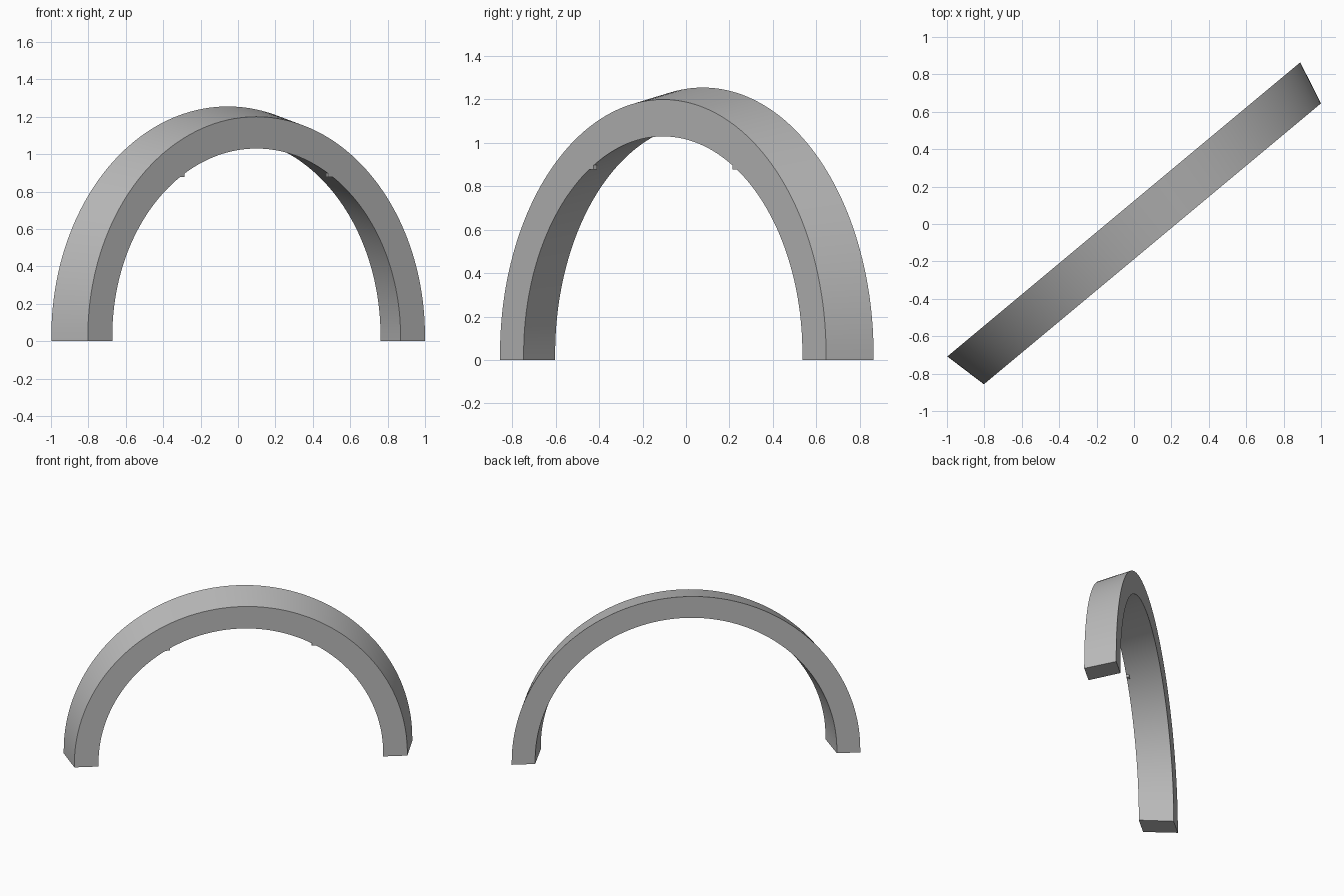
import bpy, bmesh, math
from mathutils import Matrix

if "Cube" in bpy.data.objects:
    bpy.data.objects.remove(bpy.data.objects["Cube"], do_unlink=True)

grey = bpy.data.materials.new("stone grey")
grey.use_nodes = True
colour = (0.5, 0.5, 0.5, 1)
grey.diffuse_color = colour
grey.node_tree.nodes["Principled BSDF"].inputs["Base Color"].default_value = colour

DEPTH = 0.239       # front to back
STILT = 0.027       # short straight foot under the half circle
SEGMENTS = 96
PLACE = Matrix.Translation((0.022, -0.014, 0)) @ Matrix.Rotation(math.atan2(1.5, 1.8), 4, 'Z')

# Section of the flared arch as (radius, depth) corners
SECTION = [(1.173, -DEPTH / 2), (1.228, DEPTH / 2), (1.063, DEPTH / 2), (1.003, -DEPTH / 2)]


def finish(bm, name):
    bmesh.ops.recalc_face_normals(bm, faces=bm.faces)
    mesh = bpy.data.meshes.new(name)
    bm.to_mesh(mesh)
    bm.free()
    mesh.materials.append(grey)
    obj = bpy.data.objects.new(name, mesh)
    bpy.context.collection.objects.link(obj)
    obj.matrix_world = PLACE
    return obj


# Arch: the section swept over a half circle on straight feet
bm = bmesh.new()
stations = [(0, 0)]
stations += [(math.pi * i / SEGMENTS, STILT) for i in range(SEGMENTS + 1)]
stations += [(math.pi, 0)]
rings = [[bm.verts.new((r * math.cos(a), y, r * math.sin(a) + lift)) for r, y in SECTION]
         for a, lift in stations]
for p, q in zip(rings, rings[1:]):
    for i in range(4):
        j = (i + 1) % 4
        bm.faces.new((p[i], p[j], q[j], q[i]))
bm.faces.new(rings[0])
bm.faces.new(rings[-1])
arch = finish(bm, "arch")
bpy.ops.object.select_all(action='DESELECT')
arch.select_set(True)
bpy.context.view_layer.objects.active = arch
bpy.ops.object.shade_smooth_by_angle(angle=math.radians(30))

# Tiny nubs on the inner front edge
for side, label in ((-1, "right"), (1, "left")):
    bm = bmesh.new()
    bmesh.ops.create_cube(bm, size=1)
    bmesh.ops.scale(bm, vec=(0.03, 0.02, 0.02), verts=bm.verts)
    bmesh.ops.translate(bm, vec=(side * 0.515, 0.0105 - DEPTH / 2, 0.888), verts=bm.verts)
    finish(bm, label + "_nub")
